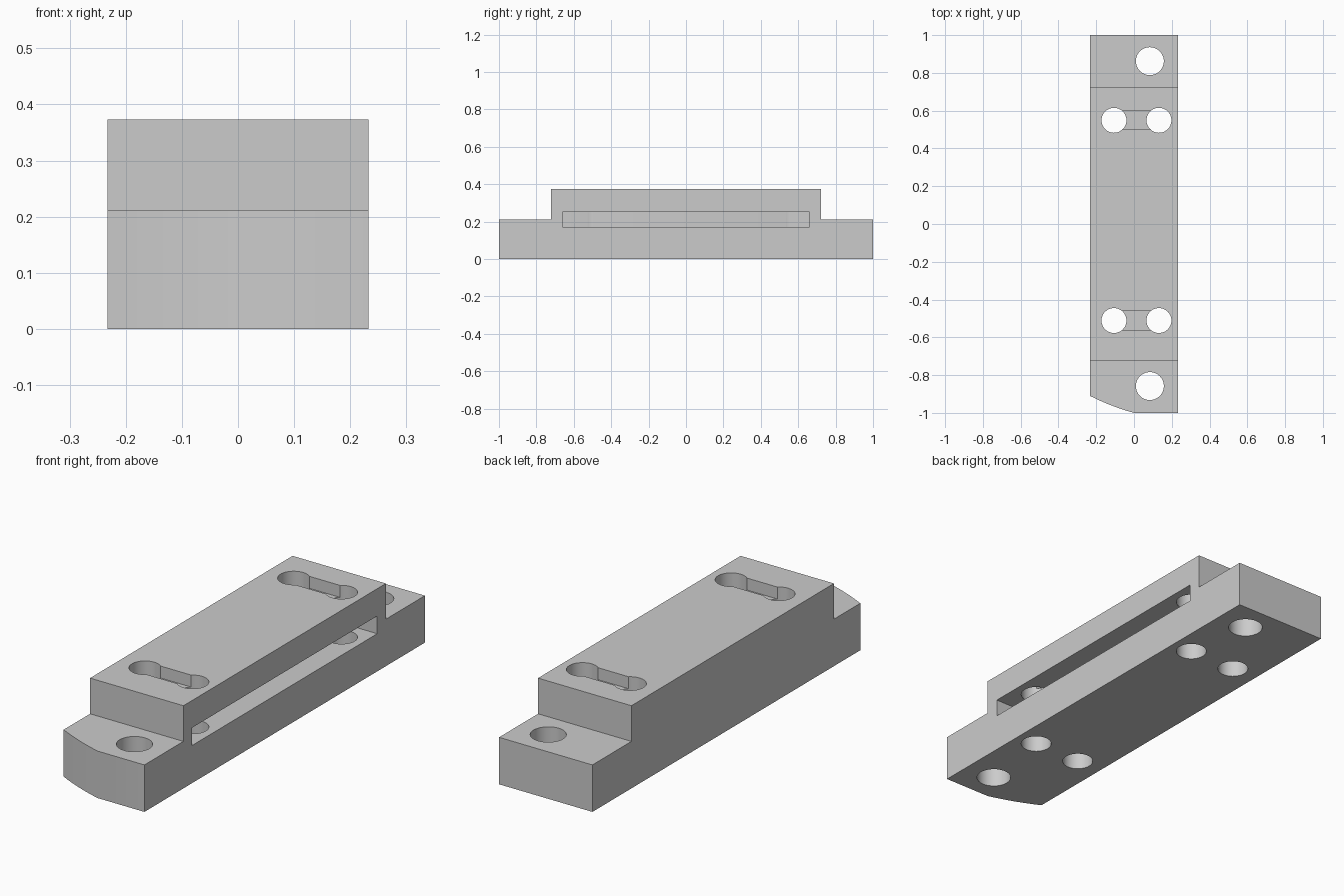
import bpy, bmesh
from mathutils import Matrix, Vector

old = bpy.data.objects.get("Cube")
if old:
    bpy.data.objects.remove(old, do_unlink=True)

grey = bpy.data.materials.new("plain_grey")
grey.use_nodes = True
colour = (0.6, 0.6, 0.6, 1)
grey.diffuse_color = colour
grey.node_tree.nodes["Principled BSDF"].inputs["Base Color"].default_value = colour

HALF_W, HEIGHT, SHELF = 0.233, 0.373, 0.212


def add_object(name, bm):
    mesh = bpy.data.meshes.new(name)
    bmesh.ops.recalc_face_normals(bm, faces=bm.faces)
    bm.to_mesh(mesh)
    bm.free()
    mesh.materials.append(grey)
    obj = bpy.data.objects.new(name, mesh)
    bpy.context.collection.objects.link(obj)
    return obj


def box(name, low, high):
    low, high = Vector(low), Vector(high)
    bm = bmesh.new()
    place = Matrix.Translation((low + high) / 2) @ Matrix.Diagonal((*(high - low), 1))
    bmesh.ops.create_cube(bm, size=1, matrix=place)
    return add_object(name, bm)


def drill(name, x, y, radius):
    bm = bmesh.new()
    bmesh.ops.create_cone(bm, cap_ends=True, segments=48, radius1=radius, radius2=radius,
                          depth=1, matrix=Matrix.Translation((x, y, 0.2)))
    return add_object(name, bm)


# Bar with a gently curved corner at the front left of the plan
outline = [(HALF_W, -1), (HALF_W, 1), (-HALF_W, 1)]
start, bend, end = Vector((-HALF_W, -0.91)), Vector((-0.12, -0.967)), Vector((0, -1))
for i in range(9):
    t = i / 8
    outline.append(tuple(start * (1 - t) ** 2 + bend * 2 * t * (1 - t) + end * t ** 2))
bm = bmesh.new()
base = bm.faces.new([bm.verts.new((x, y, 0)) for x, y in outline])
top = bmesh.ops.extrude_face_region(bm, geom=[base])
bmesh.ops.translate(bm, vec=(0, 0, HEIGHT),
                    verts=[v for v in top["geom"] if isinstance(v, bmesh.types.BMVert)])
body = add_object("mounting_block", bm)

# Lowered shelves at both ends, and the long side pocket
cutters = [
    box("front_notch", (-1, -2, SHELF), (1, -0.722, 1)),
    box("back_notch", (-1, 0.722, SHELF), (1, 2, 1)),
    box("side_pocket", (-0.17, -0.66, 0.17), (1, 0.66, 0.25)),
]
# End bolt holes
for y in (-0.858, 0.862):
    cutters.append(drill("bolt_hole", 0.084, y, 0.074))
# Pairs of holes joined by a shallow channel
for y in (-0.511, 0.549):
    cutters.append(box("channel", (-0.106, y - 0.05, HEIGHT - 0.054), (0.132, y + 0.05, 1)))
    for x in (-0.106, 0.132):
        cutters.append(drill("pair_hole", x, y, 0.066))

# Cut everything, then drop the cutters
bpy.context.view_layer.objects.active = body
for cutter in cutters:
    cutter.hide_render = True
    mod = body.modifiers.new("cut", 'BOOLEAN')
    mod.operation, mod.solver, mod.object = 'DIFFERENCE', 'EXACT', cutter
    bpy.ops.object.modifier_apply(modifier=mod.name)
    bpy.data.objects.remove(cutter, do_unlink=True)

bpy.ops.object.select_all(action='DESELECT')
body.select_set(True)
bpy.ops.object.shade_smooth_by_angle(angle=0.35)
